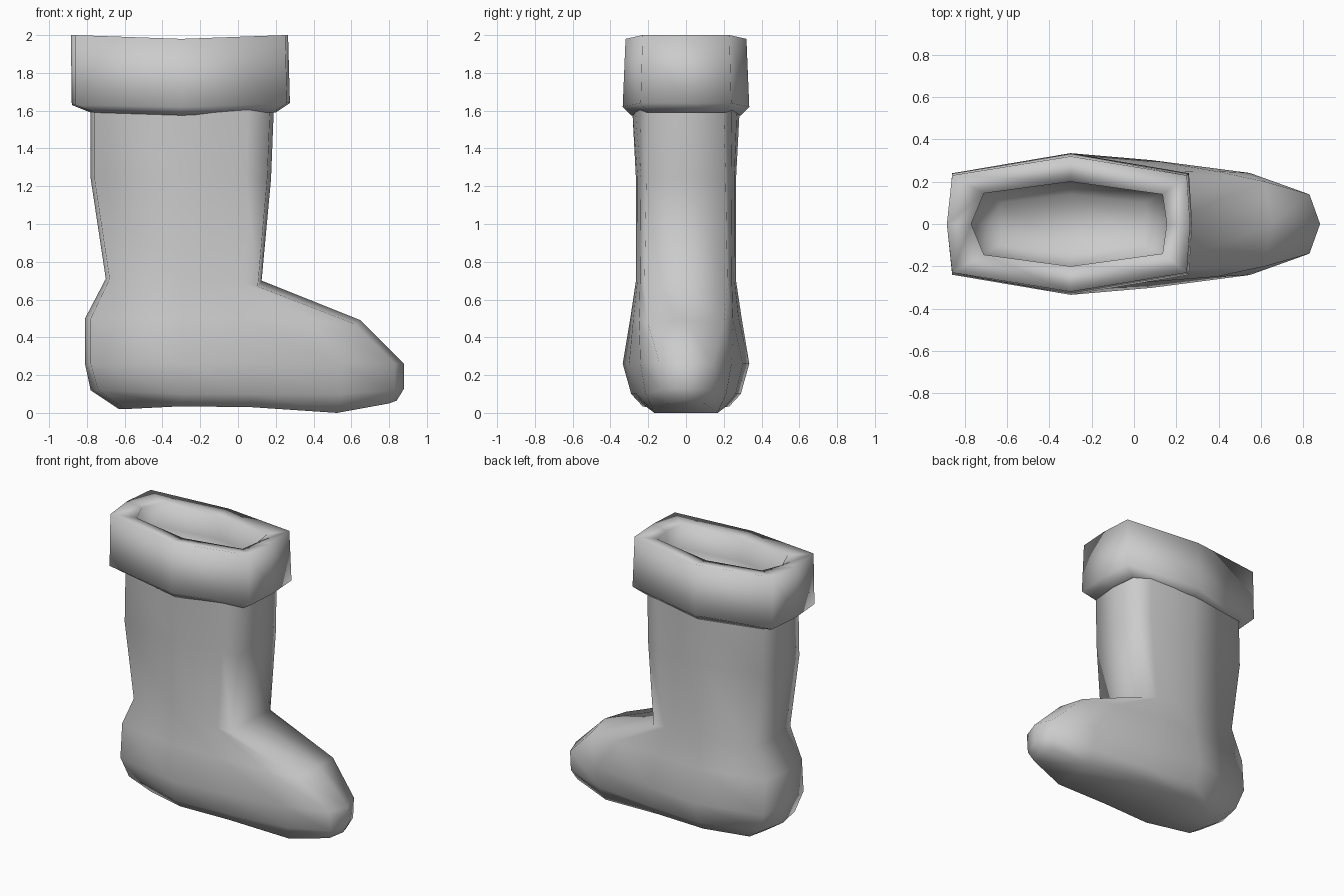
import bpy
import bmesh

cube = bpy.data.objects.get("Cube")
if cube:
    bpy.data.objects.remove(cube)

MID_X = -0.3

grey = bpy.data.materials.new("plain grey")
grey.use_nodes = True
grey.diffuse_color = (0.6, 0.6, 0.6, 1)
grey.node_tree.nodes["Principled BSDF"].inputs["Base Color"].default_value = (0.6, 0.6, 0.6, 1)


def half_ring(z, back, front, width, back_y, front_y, inset_b, inset_f, sides=()):
    """Back centre to front centre along the left side; z is one height or one per point."""
    corner_x = front - inset_f
    pts = [(back, 0), (back + inset_b, back_y), (MID_X, width)]
    for along, narrow in sides:
        pts.append((MID_X + (corner_x - MID_X) * along, width + (front_y - width) * narrow))
    pts += [(corner_x, front_y), (front, 0)]
    heights = z if isinstance(z, (list, tuple)) else [z] * len(pts)
    return [(x, y, h) for (x, y), h in zip(pts, heights)]


def loft(name, halves, cap_first=False, cap_last=False):
    """Mirror each half ring, bridge neighbouring rings and fill the ends with strips."""
    bm = bmesh.new()
    rings = []
    for half in halves:
        mirrored = [(x, -y, z) for x, y, z in half[-2:0:-1]]
        rings.append([bm.verts.new(p) for p in half + mirrored])
    n = len(rings[0])
    for low, high in zip(rings, rings[1:]):
        for i in range(n):
            j = (i + 1) % n
            bm.faces.new((low[i], low[j], high[j], high[i]))
    for use, ring in ((cap_first, rings[0]), (cap_last, rings[-1])):
        if use:
            for i in range(n // 2):
                quad = [ring[i], ring[i + 1], ring[-i - 1], ring[-i % n]]
                bm.faces.new(list(dict.fromkeys(quad)))
    bmesh.ops.recalc_face_normals(bm, faces=bm.faces)
    mesh = bpy.data.meshes.new(name)
    bm.to_mesh(mesh)
    bm.free()
    mesh.shade_smooth()
    mesh.materials.append(grey)
    obj = bpy.data.objects.new(name, mesh)
    bpy.context.collection.objects.link(obj)
    return obj


# Stocking: sole, foot and leg in one skin
side = ((0.34, 0.17), (0.75, 0.48))
sole_z = [0.02, 0.02, 0.035, 0.03, 0.0, 0.05, 0.065]
low_z = [0.12, 0.12, 0.1, 0.1, 0.1, 0.12, 0.13]
instep_z = [0.5, 0.5, 0.5, 0.5, 0.49, 0.47, 0.49]
ankle_z = [0.71, 0.71, 0.7, 0.7, 0.69, 0.67, 0.7]
loft("stocking", [
    half_ring(sole_z, -0.63, 0.84, 0.23, 0.13, 0.1, 0.03, 0.04, side),
    half_ring(low_z, -0.78, 0.88, 0.29, 0.19, 0.13, 0.04, 0.05, side),
    half_ring(0.26, -0.81, 0.88, 0.335, 0.23, 0.14, 0.03, 0.05, side),
    half_ring(instep_z, -0.81, 0.65, 0.295, 0.21, 0.2, 0.03, 0.03, side),
    half_ring(ankle_z, -0.7, 0.125, 0.265, 0.22, 0.22, 0.02, 0.02, side),
    half_ring(1.24, -0.78, 0.175, 0.265, 0.21, 0.21, 0.02, 0.02, side),
    half_ring(1.62, -0.78, 0.19, 0.285, 0.2, 0.2, 0.02, 0.02, side),
], cap_first=True)

# Cuff: underside, outer wall, rim and hollow
loft("cuff", [
    half_ring([1.59, 1.59, 1.575, 1.59, 1.59], -0.77, 0.18, 0.27, 0.19, 0.19, 0.02, 0.02),
    half_ring([1.59, 1.59, 1.575, 1.59, 1.59], -0.78, 0.2, 0.29, 0.2, 0.2, 0.02, 0.015),
    half_ring([1.63, 1.63, 1.62, 1.64, 1.64], -0.88, 0.275, 0.335, 0.24, 0.24, 0.02, 0.015),
    half_ring([2, 2, 1.98, 2, 2], -0.885, 0.265, 0.32, 0.23, 0.23, 0.025, 0.015),
    half_ring([1.98, 1.98, 1.965, 1.98, 1.98], -0.77, 0.155, 0.2, 0.145, 0.14, 0.06, 0.02),
    half_ring(1.8, -0.78, 0.165, 0.21, 0.15, 0.15, 0.05, 0.02),
    half_ring(1.64, -0.68, 0.07, 0.14, 0.1, 0.1, 0.05, 0.02),
], cap_last=True)
